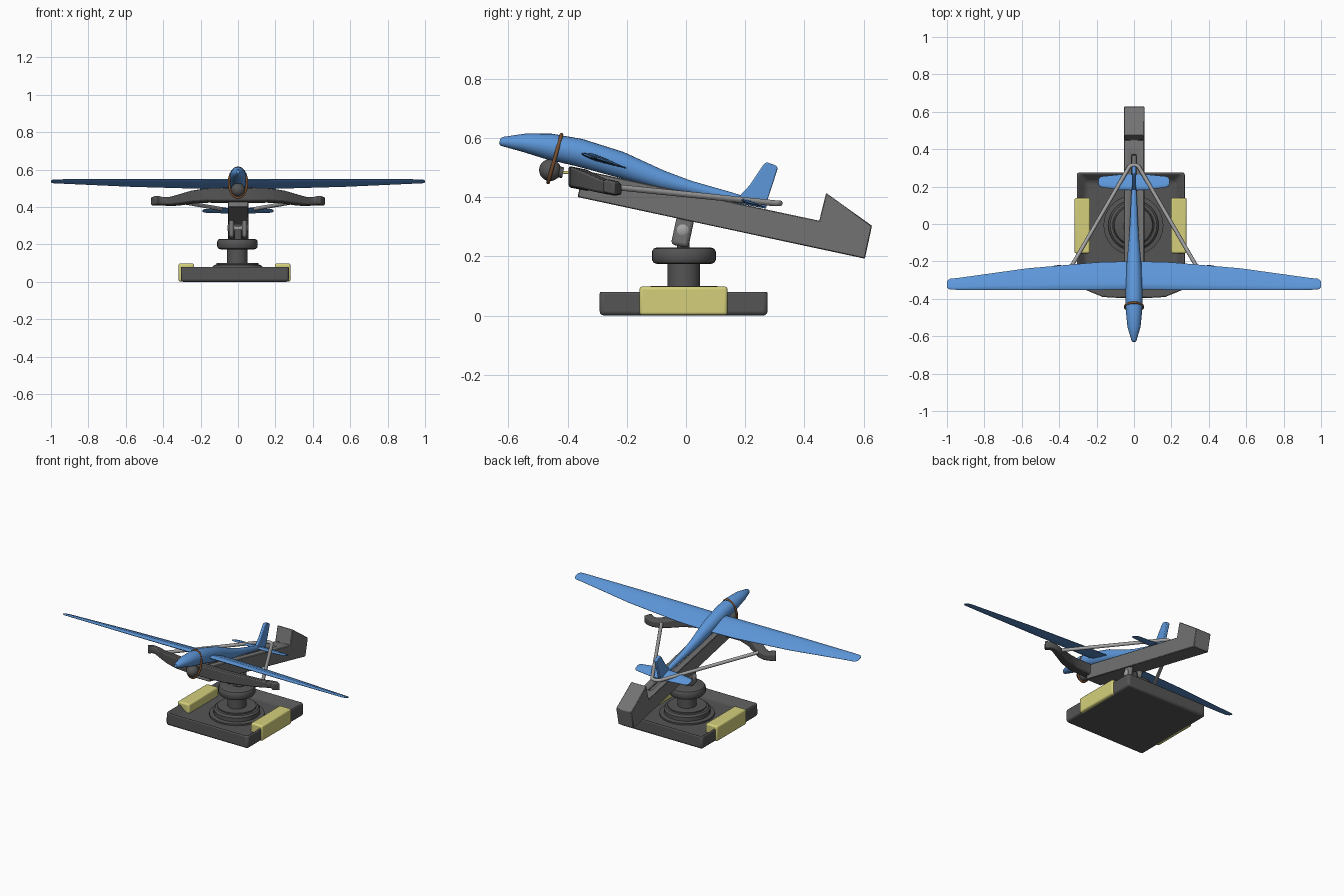
import bpy, bmesh, math
from mathutils import Vector

if "Cube" in bpy.data.objects:
    bpy.data.objects.remove(bpy.data.objects["Cube"])

TILT = math.radians(-12.1)      # launch rail slope, down towards the back


def mat(name, rgb):
    m = bpy.data.materials.new(name)
    m.diffuse_color = (*rgb, 1)
    m.use_nodes = True
    m.node_tree.nodes["Principled BSDF"].inputs["Base Color"].default_value = m.diffuse_color
    return m


BLUE = mat("blue", (0.11, 0.31, 0.70))
YELLOW = mat("yellow", (0.66, 0.63, 0.20))
BROWN = mat("brown", (0.20, 0.08, 0.03))
DARK = mat("dark_grey", (0.09, 0.09, 0.09))
MID = mat("mid_grey", (0.17, 0.17, 0.17))
LIGHT = mat("light_grey", (0.38, 0.38, 0.38))


def finish(name, bm, material, bevel=0, seg=2, angle=35):
    bmesh.ops.recalc_face_normals(bm, faces=bm.faces[:])
    me = bpy.data.meshes.new(name)
    bm.to_mesh(me)
    bm.free()
    for p in me.polygons:
        p.use_smooth = True
    me.set_sharp_from_angle(angle=math.radians(angle))
    me.materials.append(material)
    ob = bpy.data.objects.new(name, me)
    bpy.context.collection.objects.link(ob)
    if bevel:
        b = ob.modifiers.new("bevel", 'BEVEL')
        b.width, b.segments, b.limit_method = bevel, seg, 'ANGLE'
    return ob


def loft(name, rings, material, closed=False, **kw):
    bm = bmesh.new()
    vs = [[bm.verts.new(p) for p in r] for r in rings]
    n = len(vs[0])
    pairs = list(zip(vs, vs[1:])) + ([(vs[-1], vs[0])] if closed else [])
    for a, b in pairs:
        for i in range(n):
            bm.faces.new((a[i], a[(i + 1) % n], b[(i + 1) % n], b[i]))
    if not closed:
        bm.faces.new(vs[0])
        bm.faces.new(vs[-1])
    return finish(name, bm, material, **kw)


def box(name, lo, hi, material, **kw):
    (x0, y0, z0), (x1, y1, z1) = lo, hi
    ring = lambda z: [(x0, y0, z), (x1, y0, z), (x1, y1, z), (x0, y1, z)]
    return loft(name, [ring(z0), ring(z1)], material, **kw)


def prism(name, profile, x0, x1, material, **kw):
    return loft(name, [[(x, y, z) for y, z in profile] for x in (x0, x1)], material, **kw)


def lathe(name, profile, centre, material, axis=(0, 0, 1), n=32, **kw):
    """Spin (radius, height) pairs around an axis through the centre."""
    q = Vector((0, 0, 1)).rotation_difference(Vector(axis))
    c = Vector(centre)
    rings = [[c + q @ Vector((r * math.cos(a), r * math.sin(a), h))
              for a in (2 * math.pi * i / n for i in range(n))] for r, h in profile]
    return loft(name, rings, material, **kw)


def tube(name, pts, r, material):
    cu = bpy.data.curves.new(name, 'CURVE')
    cu.dimensions, cu.bevel_depth, cu.bevel_resolution = '3D', r, 3
    cu.use_fill_caps = True
    s = cu.splines.new('POLY')
    s.points.add(len(pts) - 1)
    for p, co in zip(s.points, pts):
        p.co = (*co, 1)
    cu.materials.append(material)
    ob = bpy.data.objects.new(name, cu)
    bpy.context.collection.objects.link(ob)
    return ob


# base tray with a sunken floor
bm = bmesh.new()
bmesh.ops.create_cube(bm, size=1)
for v in bm.verts:
    v.co = (v.co.x * 0.578 - 0.017, v.co.y * 0.567 - 0.008, (v.co.z + 0.5) * 0.087)
bm.faces.ensure_lookup_table()
top = max(bm.faces, key=lambda f: f.calc_center_median().z)
bmesh.ops.inset_region(bm, faces=[top], thickness=0.07)
bmesh.ops.translate(bm, verts=top.verts[:], vec=(0, 0, -0.045))
finish("base_tray", bm, DARK, bevel=0.014, seg=3)

# padded side grips
for side, x0, x1 in (("left", -0.318, -0.235), ("right", 0.198, 0.281)):
    box(side + "_grip", (x0, -0.157, 0.001), (x1, 0.14, 0.098), YELLOW, bevel=0.01, seg=3)

# stepped turntable, column and swivel head
C = (-0.003, -0.007, 0)
lathe("turntable", [(0.16, 0.038), (0.16, 0.052), (0.135, 0.055), (0.135, 0.08), (0.125, 0.09),
                    (0.113, 0.092), (0.113, 0.1), (0.05, 0.1)], C, DARK)
lathe("column", [(0.055, 0.09), (0.055, 0.18)], C, DARK)
lathe("swivel_head", [(0.09, 0.174), (0.102, 0.178), (0.108, 0.188), (0.108, 0.216),
                      (0.102, 0.226), (0.09, 0.23)], C, DARK)

# hinge lugs and pin
for side, x in (("left", -0.035), ("right", 0.035)):
    lug = box(side + "_hinge_lug", (x - 0.014, -0.03, -0.052), (x + 0.014, 0.03, 0.055), MID, bevel=0.012)
    lug.location, lug.rotation_euler = (0, -0.011, 0.285), (TILT, 0, 0)
box("hinge_post", (-0.018, -0.03, 0.22), (0.018, 0.012, 0.31), DARK, bevel=0.006)
lathe("hinge_pin", [(0.014, -0.056), (0.02, -0.052), (0.02, 0.052), (0.014, 0.056)],
      (0, -0.011, 0.288), LIGHT, axis=(1, 0, 0), n=20)

# launch rail with rear counterweight block and top groove
rail = prism("launch_rail", [(-0.366, 0.4), (0.604, 0.192), (0.628, 0.303), (0.473, 0.414),
                             (0.45, 0.32), (-0.346, 0.49)], -0.053, 0.055, MID)
cut = box("groove_cutter", (-0.013, -0.45, -0.015), (0.013, 0.38, 0.03), MID)
cut.location, cut.rotation_euler = (0, 0, 0.416), (TILT, 0, 0)
cut.hide_render, cut.display_type = True, 'WIRE'
b = rail.modifiers.new("groove", 'BOOLEAN')
b.object, b.operation, b.solver = cut, 'DIFFERENCE', 'EXACT'
e = rail.modifiers.new("bevel", 'BEVEL')
e.width, e.segments, e.limit_method = 0.003, 1, 'ANGLE'

# bow limb: half path (x, y, z, half depth, half height), mirrored
half = [(0.07, -0.362, 0.462, 0.034, 0.036), (0.16, -0.358, 0.462, 0.033, 0.034),
        (0.24, -0.328, 0.453, 0.03, 0.03), (0.31, -0.285, 0.438, 0.027, 0.025),
        (0.36, -0.256, 0.429, 0.025, 0.021), (0.40, -0.24, 0.43, 0.022, 0.02),
        (0.43, -0.245, 0.434, 0.022, 0.022), (0.453, -0.262, 0.434, 0.024, 0.023)]
path = [(-x, *r) for x, *r in reversed(half)] + half
rings = []
for i, (x, y, z, d, h) in enumerate(path):
    p, q = path[max(i - 1, 0)], path[min(i + 1, len(path) - 1)]
    t = Vector((q[0] - p[0], q[1] - p[1])).normalized()
    nx, ny = -t.y, t.x
    rings.append([(x + nx * d * s, y + ny * d * s, z + h * u - 0.2 * d * s * ny)
                  for s, u in ((-1, -1), (1, -1), (1, 1), (-1, 1))])
loft("bow_limb", rings, DARK, bevel=0.007, angle=40)

# elastic band looped behind the tail
arc = [(0.032 * math.cos(a), 0.288 + 0.028 * math.sin(a), 0.379)
       for a in (math.radians(25 + 13 * i) for i in range(11))]
tube("launch_band", [(0.355, -0.262, 0.436)] + arc + [(-0.355, -0.262, 0.436)], 0.0105, LIGHT)

# fuselage sections (y, z, half width, half height)
sec = [(-0.629, 0.588, 0.008, 0.009), (-0.622, 0.588, 0.014, 0.015), (-0.55, 0.584, 0.035, 0.030),
       (-0.463, 0.571, 0.044, 0.043), (-0.36, 0.550, 0.045, 0.046), (-0.22, 0.509, 0.040, 0.043),
       (-0.08, 0.458, 0.027, 0.031), (0.013, 0.433, 0.021, 0.022), (0.15, 0.400, 0.015, 0.016),
       (0.272, 0.370, 0.008, 0.009)]
N = 24
loft("fuselage", [[(rx * math.cos(a), y + 0.22 * rz * math.sin(a), z + rz * math.sin(a))
                   for a in (2 * math.pi * i / N for i in range(N))] for y, z, rx, rz in sec], BLUE)

# airfoil cross-section: (chord fraction, thickness fraction)
FOIL = [(0, 0), (0.04, 0.5), (0.25, 1), (0.6, 0.7), (1, 0.1),
        (1, -0.1), (0.6, -0.5), (0.25, -0.7), (0.04, -0.4)]


def wing(name, stations, z0, y0, slope):
    """Stations (x, leading y, trailing y, half thickness) on one side, mirrored."""
    full = [(-x, *r) for x, *r in reversed(stations)] + stations
    rings = []
    for x, a, b, t in full:
        rings.append([(x, a + (b - a) * u, z0 - slope * (a + (b - a) * u - y0) + t * h) for u, h in FOIL])
    loft(name, rings, BLUE, angle=50)


wing("main_wing", [(0.03, -0.35, -0.2, 0.014), (0.2, -0.352, -0.205, 0.013), (0.57, -0.354, -0.237, 0.010),
                   (0.93, -0.352, -0.287, 0.007), (0.985, -0.351, -0.293, 0.006),
                   (1.0, -0.338, -0.306, 0.003)], 0.546, -0.353, 0.32)
wing("tail_plane", [(0.01, 0.18, 0.265, 0.009), (0.08, 0.183, 0.264, 0.008), (0.17, 0.196, 0.255, 0.006),
                    (0.183, 0.2, 0.25, 0.005), (0.19, 0.212, 0.238, 0.003)], 0.392, 0.18, 0.3)

# tail fin
prism("tail_fin", [(0.175, 0.397), (0.215, 0.44), (0.262, 0.51), (0.272, 0.518), (0.305, 0.506),
                   (0.31, 0.497), (0.267, 0.365)], -0.01, 0.01, BLUE, bevel=0.004)

# strap ring around the nose and the hanging charge
M, K = 40, 10
up = Vector((0, 0.27, 0.963))
fwd = Vector((0, -0.963, 0.27))
rings = []
for i in range(M):
    a = 2 * math.pi * i / M
    out = Vector((1, 0, 0)) * math.cos(a) + up * math.sin(a)
    c = Vector((0.048 * math.cos(a), -0.443, 0.53)) + up * 0.083 * math.sin(a)
    rings.append([c + 0.0065 * (out * math.cos(b) + fwd * math.sin(b))
                  for b in (2 * math.pi * j / K for j in range(K))])
loft("strap_ring", rings, BROWN, closed=True, angle=80)

ball = [(0.037 * math.sin(math.radians(a)), -0.037 * math.cos(math.radians(a))) for a in range(4, 180, 12)]
lathe("round_charge", ball, (0, -0.459, 0.491), DARK, n=24, axis=(0, 0.98, -0.2))
lathe("charge_neck", [(0.02, 0.025), (0.018, 0.045)], (0, -0.459, 0.491), DARK, n=16, axis=(0, 0.98, -0.2))
tube("fuse", [(0, -0.42, 0.484), (0, -0.385, 0.481)], 0.005, YELLOW)
